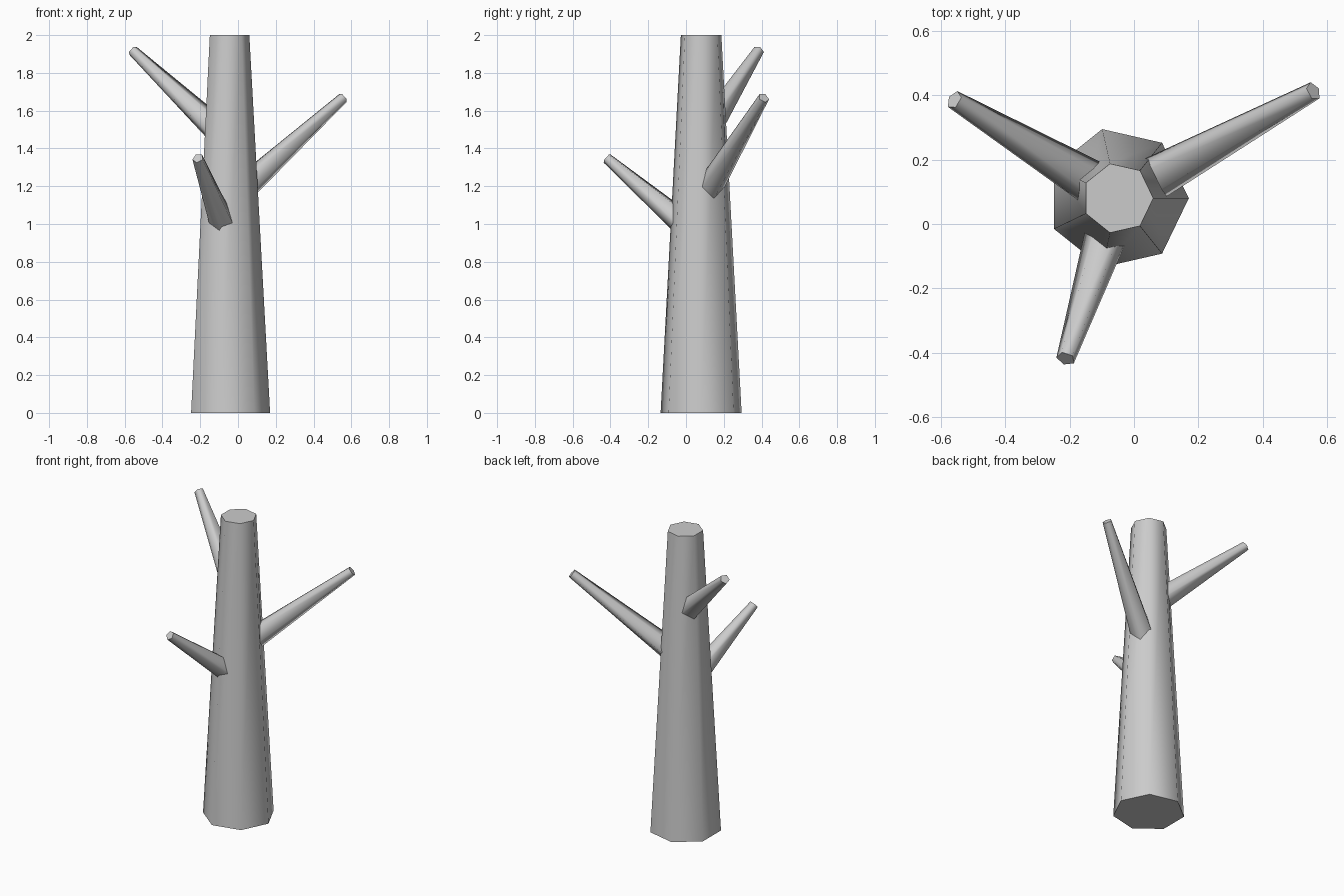
import bpy, bmesh
from math import cos, sin, pi, radians
from mathutils import Vector

if "Cube" in bpy.data.objects:
    bpy.data.objects.remove(bpy.data.objects["Cube"])

AXIS = Vector((-0.05, 0.08, 0))


def taper(name, start, end, r0, r1, sides, first):
    """Tapered prism from start to end; 'first' points towards its first corner."""
    d = (end - start).normalized()
    u = (first - d * first.dot(d)).normalized()
    v = d.cross(u)
    bm = bmesh.new()
    rings = [[bm.verts.new(c + r * (u * cos(2 * pi * i / sides) + v * sin(2 * pi * i / sides)))
              for i in range(sides)] for c, r in ((start, r0), (end, r1))]
    a, b = rings
    for i in range(sides):
        j = (i + 1) % sides
        bm.faces.new((a[i], a[j], b[j], b[i]))
    bm.faces.new(a[::-1])
    bm.faces.new(b)
    mesh = bpy.data.meshes.new(name)
    bm.to_mesh(mesh)
    bm.free()
    ob = bpy.data.objects.new(name, mesh)
    bpy.context.collection.objects.link(ob)
    bpy.ops.object.select_all(action='DESELECT')
    ob.select_set(True)
    bpy.context.view_layer.objects.active = ob
    # round the sides, keep the cut ends sharp
    bpy.ops.object.shade_smooth_by_angle(angle=radians(80))
    return ob


# seven-sided trunk
taper("trunk", AXIS, AXIS + Vector((0, 0, 2)), 0.22, 0.11, 7, Vector((1, 0, 0)))

# five-sided branches growing out of the trunk axis, one corner pointing down
for name, base_z, tip in (
    ("front_branch", 0.925, (-0.212, -0.418, 1.348)),
    ("right_branch", 1.115, (0.557, 0.412, 1.668)),
    ("left_branch", 1.44, (-0.558, 0.385, 1.918)),
):
    taper(name, AXIS + Vector((0, 0, base_z)), Vector(tip), 0.08, 0.03, 5, Vector((0, 0, -1)))
